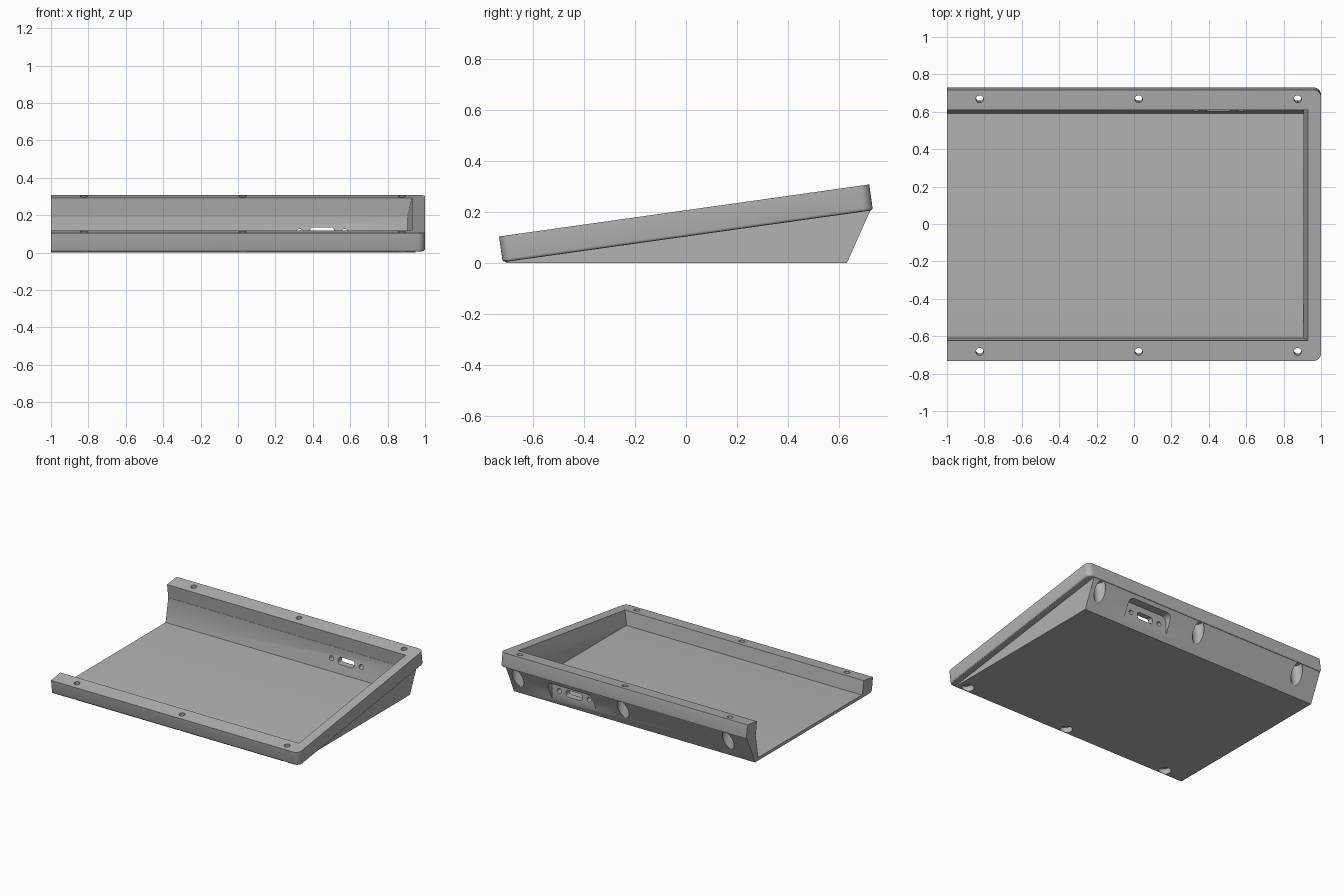
import bpy, bmesh, math
from mathutils import Matrix, Vector

old = bpy.data.objects.get("Cube")
if old:
    bpy.data.objects.remove(old, do_unlink=True)

grey = bpy.data.materials.new("case grey")
grey.use_nodes = True
grey.diffuse_color = (0.45, 0.45, 0.45, 1)
grey.node_tree.nodes["Principled BSDF"].inputs["Base Color"].default_value = (0.45, 0.45, 0.45, 1)

# Frame of the tilted tray: origin on its underside
TILT = Matrix.Translation((0, 0.007, 0.105)) @ Matrix.Rotation(math.radians(8), 4, 'X')


def finish(bm, name, matrix=Matrix()):
    bm.transform(matrix)
    bmesh.ops.recalc_face_normals(bm, faces=bm.faces)
    mesh = bpy.data.meshes.new(name)
    bm.to_mesh(mesh)
    bm.free()
    mesh.materials.append(grey)
    ob = bpy.data.objects.new(name, mesh)
    bpy.context.collection.objects.link(ob)
    return ob


def box_mesh(low, high):
    bm = bmesh.new()
    bmesh.ops.create_cube(bm, size=1)
    low, high = Vector(low), Vector(high)
    for v in bm.verts:
        v.co = Vector([l + (h - l) * (c + 0.5) for l, h, c in zip(low, high, v.co)])
    return bm


def bevel(bm, rule, width, segments):
    edges = [e for e in bm.edges if rule(e.verts[0].co, e.verts[1].co)]
    bmesh.ops.bevel(bm, geom=edges, offset=width, segments=segments,
                    profile=0.5, affect='EDGES', clamp_overlap=True)


def prism(name, profile, x0, x1):
    bm = bmesh.new()
    face = bm.faces.new([bm.verts.new((x0, y, z)) for y, z in profile])
    new = bmesh.ops.extrude_face_region(bm, geom=[face])["geom"]
    for v in new:
        if isinstance(v, bmesh.types.BMVert):
            v.co.x = x1
    return finish(bm, name)


def cylinder(name, radius, depth, matrix):
    bm = bmesh.new()
    bmesh.ops.create_cone(bm, cap_ends=True, segments=32, radius1=radius,
                          radius2=radius, depth=depth)
    return finish(bm, name, matrix)


def combine(target, tool, operation):
    tool.hide_render = True
    mod = target.modifiers.new(operation.lower(), 'BOOLEAN')
    mod.operation, mod.solver, mod.object = operation, 'EXACT', tool
    bpy.context.view_layer.objects.active = target
    bpy.ops.object.modifier_apply(modifier=mod.name)
    bpy.data.objects.remove(tool, do_unlink=True)


# Tilted tray with rounded closed-end corners and softened lower rim
bm = box_mesh((-1, -0.732, 0), (1, 0.732, 0.102))
bevel(bm, lambda a, b: min(a.x, b.x) > 0.9 and abs(a.z - b.z) > 0.05, 0.04, 6)
bevel(bm, lambda a, b: max(a.z, b.z) < 0.001 and max(a.x, b.x) > -0.9, 0.012, 3)
case = finish(bm, "case_half", TILT)

# Wedge-shaped foot under the tray
foot = prism("foot", [(-0.705, 0), (0.63, 0), (0.722, 0.206), (0.70, 0.23), (-0.69, 0.03)], -1, 0.95)
combine(case, foot, 'UNION')

# Tray opening, with its closed end sloping inward
bm = box_mesh((-1.2, -0.622, 0), (0.932, 0.622, 0.2))
for v in bm.verts:
    if v.co.x > 0 and v.co.z < 0.01:
        v.co.x = 0.905
    elif v.co.x > 0:
        v.co.x = 0.955
combine(case, finish(bm, "tray_cutter", TILT), 'DIFFERENCE')

# Hollow of the foot down to the flat floor
hollow = prism("hollow_cutter", [(-0.6, 0.022), (0.592, 0.022), (0.622, 0.19),
                                 (0.615, 0.22), (-0.6, 0.045)], -1.2, 0.905)
combine(case, hollow, 'DIFFERENCE')

# Screw holes with wide access bores from below
for x in (-0.825, 0.025, 0.875):
    for y in (-0.682, 0.682):
        combine(case, cylinder("screw_cutter", 0.02, 0.5, TILT @ Matrix.Translation((x, y, 0))), 'DIFFERENCE')
        combine(case, cylinder("bore_cutter", 0.042, 0.4, TILT @ Matrix.Translation((x, y, -0.165))), 'DIFFERENCE')

# Recessed connector panel in the back
bm = box_mesh((0.27, 0.65, 0.03), (0.63, 0.9, 0.18))
bevel(bm, lambda a, b: min(a.z, b.z) > 0.1 and abs(a.y - b.y) > 0.1, 0.04, 6)
combine(case, finish(bm, "recess_cutter"), 'DIFFERENCE')

# Connector slot and its two screw holes
bm = box_mesh((0.385, 0.5, 0.085), (0.515, 0.8, 0.135))
bevel(bm, lambda a, b: abs(a.y - b.y) > 0.1, 0.018, 4)
combine(case, finish(bm, "slot_cutter"), 'DIFFERENCE')
for x in (0.33, 0.57):
    place = Matrix.Translation((x, 0.65, 0.11)) @ Matrix.Rotation(math.radians(90), 4, 'X')
    combine(case, cylinder("port_screw_cutter", 0.017, 0.3, place), 'DIFFERENCE')

# Smooth curved areas, keep sharp edges
bpy.ops.object.select_all(action='DESELECT')
case.select_set(True)
bpy.context.view_layer.objects.active = case
bpy.ops.object.shade_smooth_by_angle(angle=math.radians(30))
